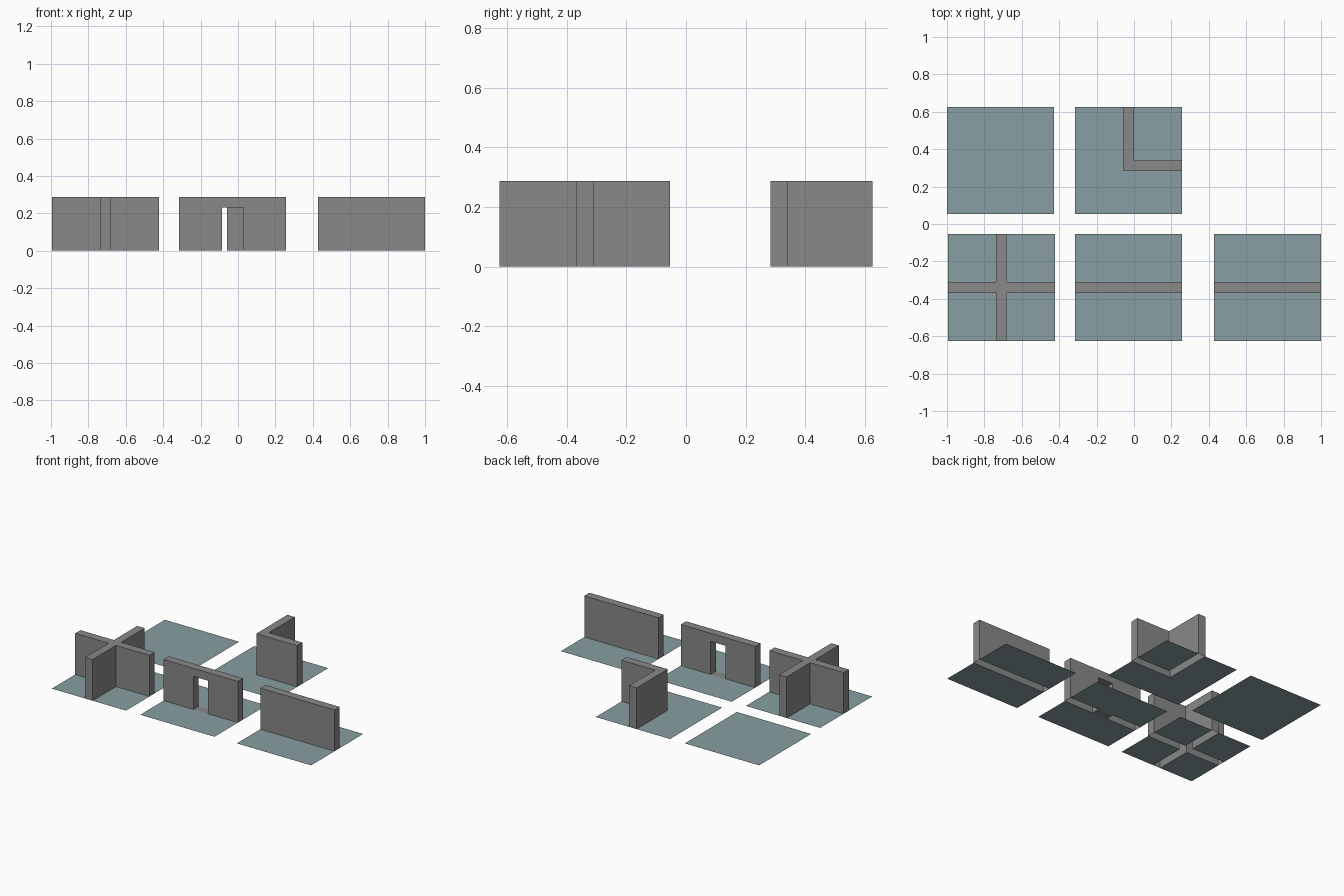
import bpy, bmesh

if "Cube" in bpy.data.objects:
    bpy.data.objects.remove(bpy.data.objects["Cube"])

S = 0.2857      # half tile width
T = 0.0286      # half wall thickness
H = 0.2865      # wall height
DOOR_H = 0.23   # doorway height


def material(name, color):
    m = bpy.data.materials.new(name)
    m.diffuse_color = (*color, 1)
    m.use_nodes = True
    m.node_tree.nodes["Principled BSDF"].inputs["Base Color"].default_value = m.diffuse_color
    return m


FLOOR = material("blue_grey_floor", (0.25, 0.345, 0.365))
WALL = material("grey_wall", (0.25, 0.25, 0.25))


def make_object(name, quads, mat, loc):
    bm = bmesh.new()
    for q in quads:
        bm.faces.new([bm.verts.new(p) for p in q])
    bmesh.ops.remove_doubles(bm, verts=bm.verts, dist=1e-5)
    me = bpy.data.meshes.new(name)
    bm.to_mesh(me)
    bm.free()
    me.materials.append(mat)
    ob = bpy.data.objects.new(name, me)
    ob.location = (*loc, 0)
    bpy.context.collection.objects.link(ob)


def inside(rects, x, y):
    return any(a < x < b and c < y < d for a, b, c, d in rects)


def tile(name, loc, walls=(), doors=()):
    """Flat floor with open-bottomed wall shells; rects are x0, x1, y0, y1."""
    rects = list(walls) + list(doors)
    xs = sorted({-S, S} | {v for r in rects for v in r[:2]})
    ys = sorted({-S, S} | {v for r in rects for v in r[2:]})

    def kind(i, j):
        if not (0 <= i < len(xs) - 1 and 0 <= j < len(ys) - 1):
            return "floor"
        x, y = (xs[i] + xs[i + 1]) / 2, (ys[j] + ys[j + 1]) / 2
        if inside(doors, x, y):
            return "door"
        return "wall" if inside(walls, x, y) else "floor"

    floor, wall = [], []
    for i in range(len(xs) - 1):
        for j in range(len(ys) - 1):
            c = [(xs[i], ys[j]), (xs[i + 1], ys[j]),
                 (xs[i + 1], ys[j + 1]), (xs[i], ys[j + 1])]

            def flat(z):
                return [(x, y, z) for x, y in c]

            k = kind(i, j)
            if k == "floor":
                floor.append(flat(0))
                continue
            wall.append(flat(H))
            if k == "door":     # threshold and underside of lintel
                wall += [flat(0), flat(DOOR_H)[::-1]]
            # sides, only where the neighbouring cell is open
            for e, (di, dj) in enumerate(((0, -1), (1, 0), (0, 1), (-1, 0))):
                n = kind(i + di, j + dj)
                if n == k or (k == "door" and n == "wall"):
                    continue
                z0 = DOOR_H if k == "door" else 0
                z1 = DOOR_H if n == "door" else H
                a, b = c[e], c[(e + 1) % 4]
                wall.append([(*a, z0), (*b, z0), (*b, z1), (*a, z1)])

    make_object(name + "_floor", floor, FLOOR, loc)
    if wall:
        make_object(name + "_wall", wall, WALL, loc)


ROW = 0.339
ACROSS = (-S, S, -T, T)
L0, L1 = -0.0555, 0.0015    # corner wall sits slightly forward

tile("plain", (-0.7143, ROW))
tile("corner", (-0.029, ROW), [(-T, T, L0, S), (-T, S, L0, L1)])
tile("crossing", (-0.709, -ROW), [ACROSS, (-T, T, -S, S)])
tile("doorway", (-0.029, -ROW), [ACROSS], [(-0.0571, 0.0571, -T, T)])
tile("straight", (0.7143, -ROW), [ACROSS])
